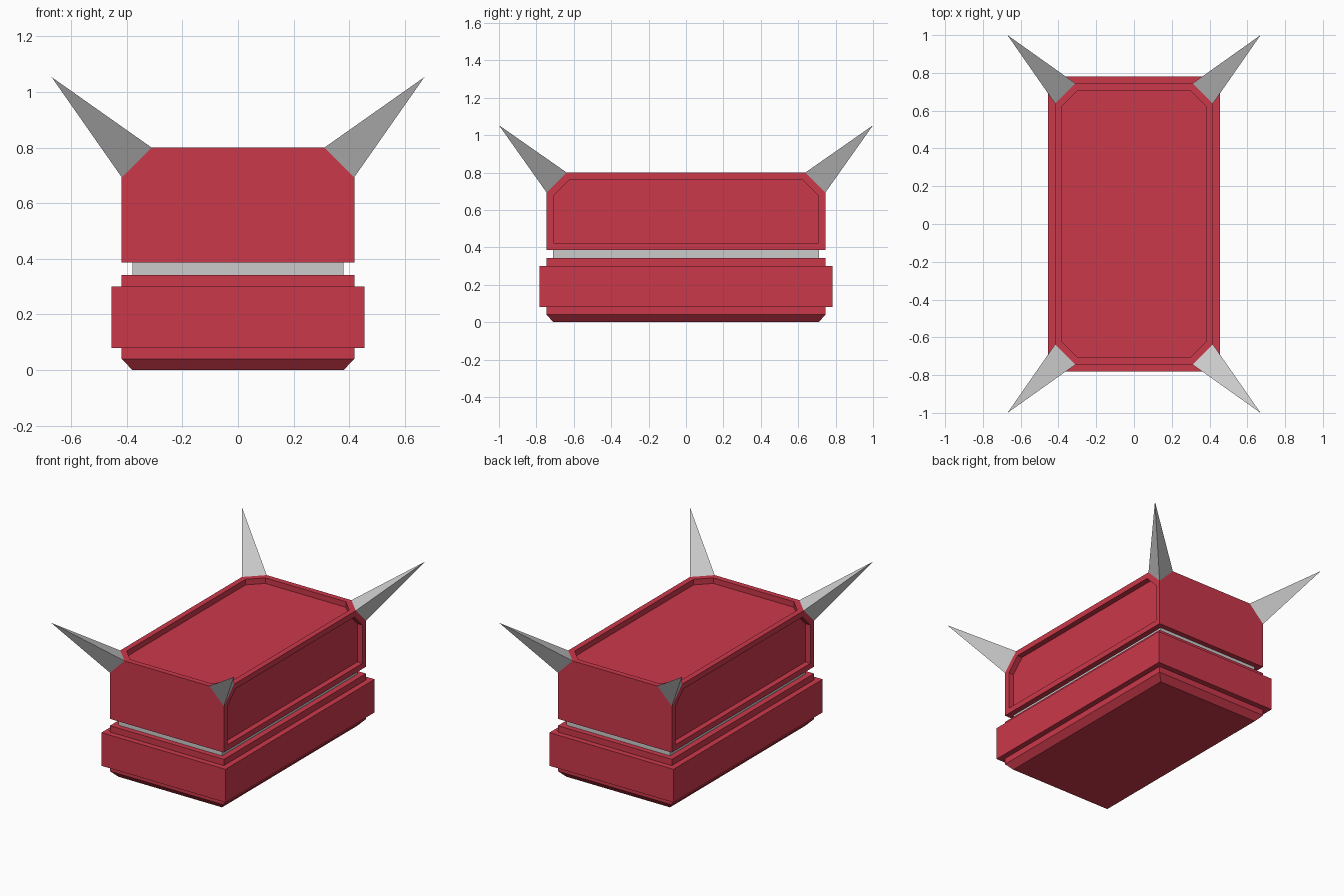
import bpy, bmesh

if "Cube" in bpy.data.objects:
    bpy.data.objects.remove(bpy.data.objects["Cube"])

red = bpy.data.materials.new("red")
red.diffuse_color = (0.60, 0.04, 0.07, 1)
red.use_nodes = True
red.node_tree.nodes["Principled BSDF"].inputs["Base Color"].default_value = red.diffuse_color


def make_object(name, bm, material=None):
    bmesh.ops.recalc_face_normals(bm, faces=bm.faces[:])
    mesh = bpy.data.meshes.new(name)
    bm.to_mesh(mesh)
    bm.free()
    obj = bpy.data.objects.new(name, mesh)
    bpy.context.collection.objects.link(obj)
    if material:
        mesh.materials.append(material)
    return obj


def stack(profile):
    """Loft rectangles given as (half width, half depth, height)."""
    bm = bmesh.new()
    rings = [[bm.verts.new((sx * x, sy * y, z))
              for sx, sy in ((-1, -1), (1, -1), (1, 1), (-1, 1))]
             for x, y, z in profile]
    for a, b in zip(rings, rings[1:]):
        for i in range(4):
            j = (i + 1) % 4
            bm.faces.new((a[i], a[j], b[j], b[i]))
    bm.faces.new(rings[0][::-1])
    bm.faces.new(rings[-1])
    bmesh.ops.recalc_face_normals(bm, faces=bm.faces[:])
    return bm


W, D, TOP, CUT = 0.418, 0.745, 0.80, 0.107

# Lower body: bevelled foot, raised band, stepped rim
make_object("lower_body", stack([
    (0.38, 0.71, 0), (W, D, 0.04), (W, D, 0.08), (0.455, 0.782, 0.08),
    (0.455, 0.782, 0.30), (W, D, 0.30), (W, D, 0.342)]), red)

# Grey strip between the two halves
make_object("middle_strip", stack([(0.38, 0.71, 0.335), (0.38, 0.71, 0.39)]))

# Upper body: top corners cut off, recessed panels on top and both long sides
bm = stack([(W, D, 0.387), (W, D, TOP)])
bmesh.ops.bevel(bm, geom=[v for v in bm.verts if v.co.z > 0.7],
                offset=CUT, segments=1, affect='VERTICES')
bm.normal_update()
panels = [f for f in bm.faces if f.normal.z > 0.9 or abs(f.normal.x) > 0.9]
bmesh.ops.inset_individual(bm, faces=panels, thickness=0.037,
                           use_even_offset=True)
bmesh.ops.inset_individual(bm, faces=panels, thickness=0, depth=-0.037)
make_object("upper_body", bm, red)

# Corner spikes: one three-sided spike mirrored to all four corners
bm = bmesh.new()
base = [bm.verts.new(p) for p in
        ((W - CUT, D, TOP), (W, D - CUT, TOP), (W, D, TOP - CUT))]
tip = bm.verts.new((0.67, 1.0, 1.053))
bm.faces.new(base)
for i in range(3):
    bm.faces.new((base[i], base[(i + 1) % 3], tip))
spikes = make_object("corner_spikes", bm)
mirror = spikes.modifiers.new("mirror", 'MIRROR')
mirror.use_axis = (True, True, False)
mirror.use_mirror_merge = False
